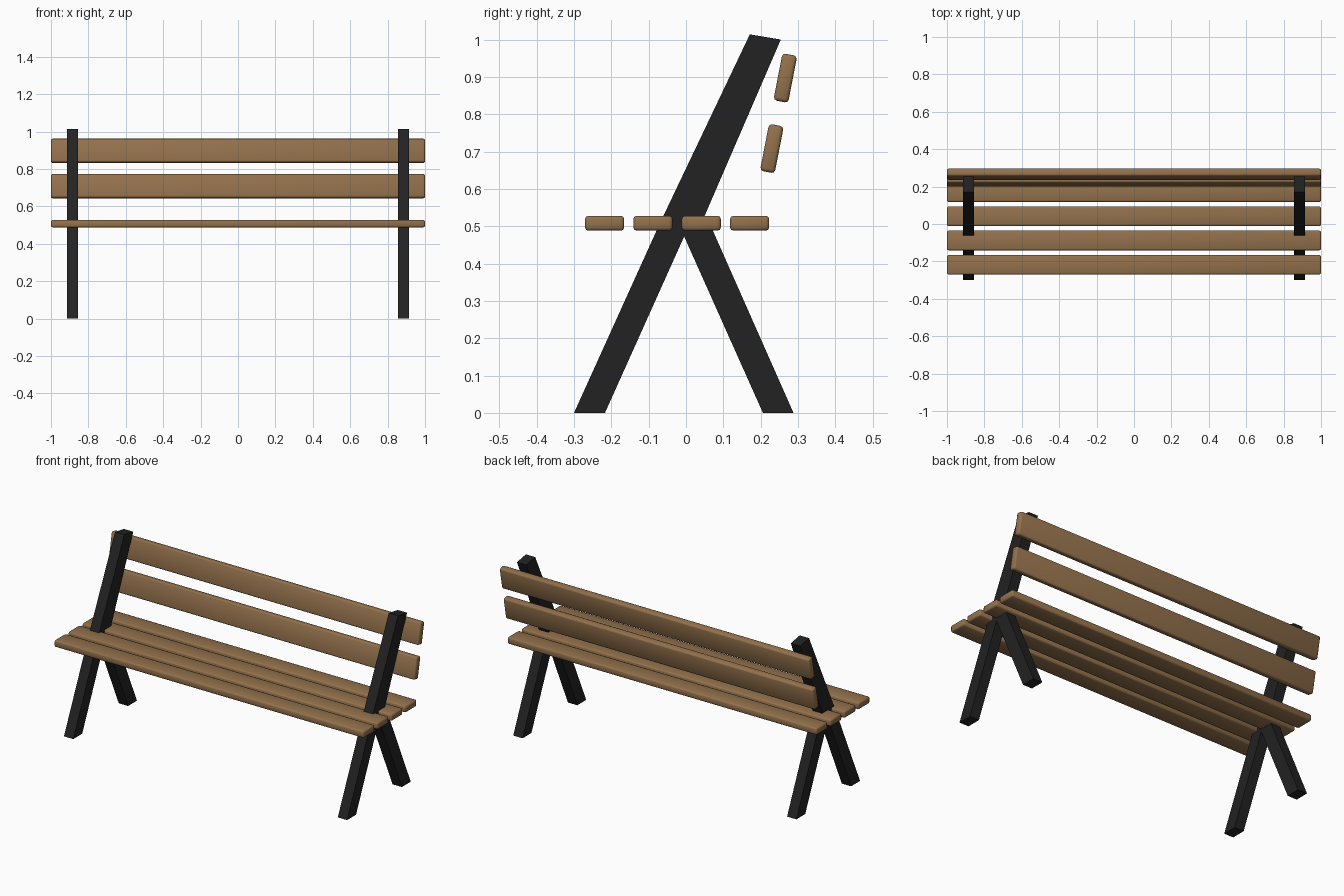
import bpy, bmesh, math
from mathutils import Matrix

cube = bpy.data.objects.get("Cube")
if cube:
    bpy.data.objects.remove(cube, do_unlink=True)


def material(name, rgb):
    mat = bpy.data.materials.new(name)
    mat.use_nodes = True
    mat.diffuse_color = (*rgb, 1)
    mat.node_tree.nodes["Principled BSDF"].inputs["Base Color"].default_value = (*rgb, 1)
    return mat


wood = material("warm_wood", (0.29, 0.165, 0.072))
iron = material("black_iron", (0.016, 0.016, 0.016))


def add_object(name, bm, mat):
    bmesh.ops.recalc_face_normals(bm, faces=bm.faces)
    mesh = bpy.data.meshes.new(name)
    bm.to_mesh(mesh)
    bm.free()
    mesh.materials.append(mat)
    obj = bpy.data.objects.new(name, mesh)
    bpy.context.collection.objects.link(obj)
    return obj


def slat(name, y, z, depth, height, tilt=0):
    """Full-length board with rounded edges, leaning back by tilt degrees."""
    bm = bmesh.new()
    bmesh.ops.create_cube(bm, size=1, matrix=Matrix.Diagonal((2, depth, height, 1)))
    bmesh.ops.bevel(bm, geom=bm.edges[:], offset=0.009, segments=2,
                    profile=0.5, affect='EDGES')
    for face in bm.faces:
        face.smooth = True
    obj = add_object(name, bm, wood)
    obj.location = (0, y, z)
    obj.rotation_euler.x = -math.radians(tilt)


def bar(name, x, profile, width=0.06):
    """Side profile of (y, z) points extruded across the bench."""
    bm = bmesh.new()
    face = bm.faces.new([bm.verts.new((x - width / 2, y, z)) for y, z in profile])
    new = bmesh.ops.extrude_face_region(bm, geom=[face])["geom"]
    bmesh.ops.translate(bm, vec=(width, 0, 0),
                        verts=[v for v in new if isinstance(v, bmesh.types.BMVert)])
    add_object(name, bm, iron)


# Seat boards
for i in range(4):
    slat(f"seat_slat_{i + 1}", -0.218 + i * 0.1295, 0.508, 0.105, 0.04)

# Backrest boards
slat("backrest_slat_lower", 0.23, 0.708, 0.04, 0.128, 11)
slat("backrest_slat_upper", 0.266, 0.897, 0.04, 0.128, 11)

# Side frames: long leaning upright and short back leg
upright = [(-0.3, 0), (-0.217, 0), (0.0, 0.487), (0.05, 0.528),
           (0.254, 1.0), (0.171, 1.014), (-0.06, 0.528), (-0.08, 0.487)]
upright = [(-0.3, 0), (-0.217, 0), (0.02, 0.528),
           (0.05, 0.528), (0.254, 1.0), (0.171, 1.014), (-0.07, 0.508)]
back_leg = [(0.206, 0), (0.288, 0), (0.069, 0.495), (-0.015, 0.495)]
for side, x in (("left", 0.885), ("right", -0.885)):
    bar(f"{side}_upright", x, upright)
    bar(f"{side}_back_leg", x, back_leg)
